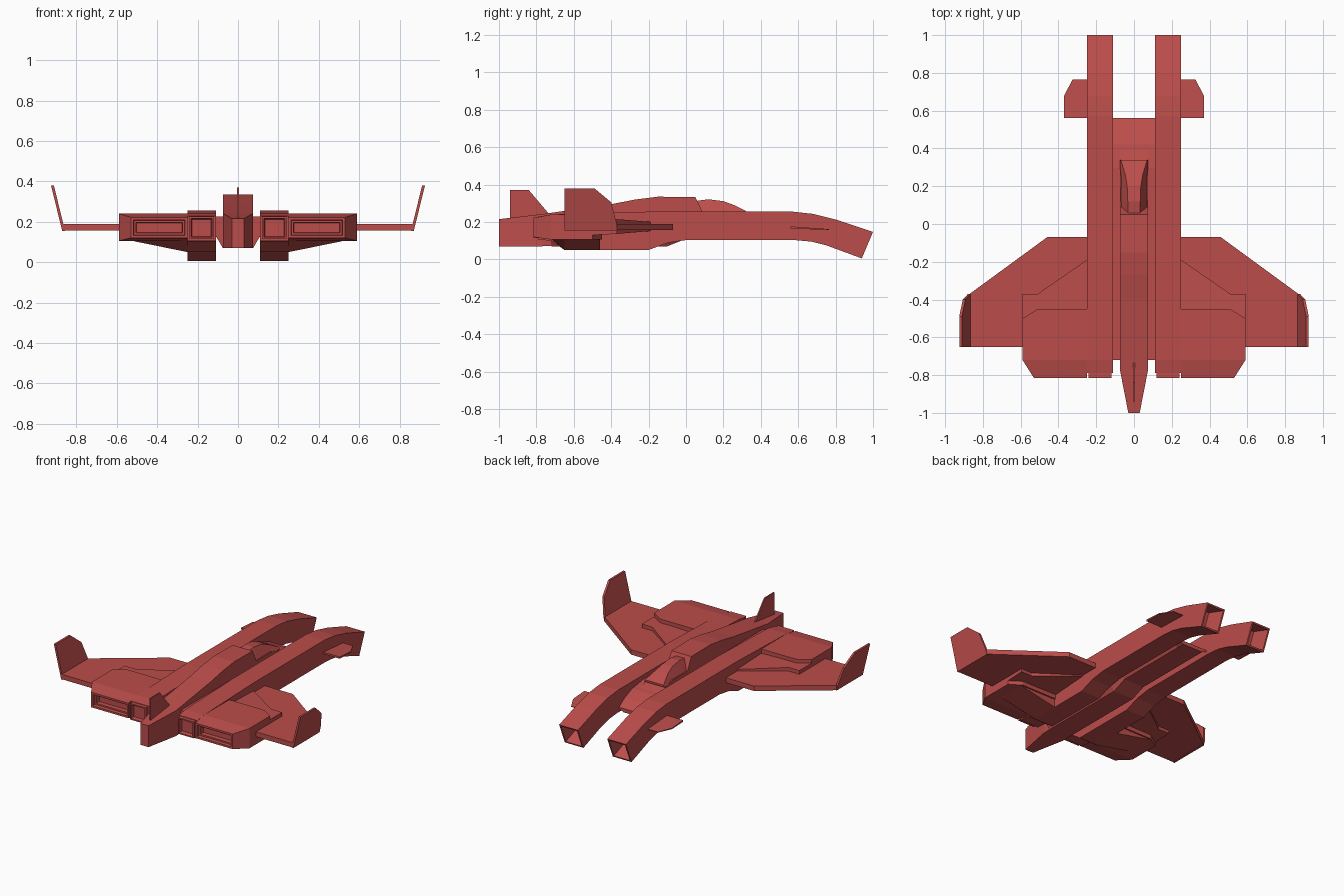
import bpy, bmesh
from mathutils import Vector

cube = bpy.data.objects.get("Cube")
if cube:
    bpy.data.objects.remove(cube, do_unlink=True)

red = bpy.data.materials.new("hull red")
red.use_nodes = True
RED = (0.5, 0.075, 0.07, 1)
red.diffuse_color = RED
red.node_tree.nodes["Principled BSDF"].inputs["Base Color"].default_value = RED


def loft(name, rings, mirror=False, recess_dir=None, steps=()):
    """Skin equal-length rings, cap the ends, optionally hollow the end facing recess_dir."""
    bm = bmesh.new()
    vr = [[bm.verts.new(p) for p in ring] for ring in rings]
    n = len(rings[0])
    for a, b in zip(vr, vr[1:]):
        for i in range(n):
            j = (i + 1) % n
            bm.faces.new((a[i], a[j], b[j], b[i]))
    bm.faces.new(vr[0])
    bm.faces.new(vr[-1])
    bmesh.ops.recalc_face_normals(bm, faces=bm.faces)
    if recess_dir:
        bm.normal_update()
        face = max(bm.faces, key=lambda f: f.normal.dot(Vector(recess_dir)))
        inward = -face.normal.copy()
        for thickness, depth in steps:
            bmesh.ops.inset_individual(bm, faces=[face], thickness=thickness)
            for v in face.verts:
                v.co += inward * depth
    me = bpy.data.meshes.new(name)
    bm.to_mesh(me)
    bm.free()
    me.materials.append(red)
    ob = bpy.data.objects.new(name, me)
    bpy.context.collection.objects.link(ob)
    if mirror:
        ob.modifiers.new("Mirror", "MIRROR").use_axis[0] = True
    return ob


def plan(name, outline, top, bottom, **kw):
    """Extrude an (x, y) outline between two height rules."""
    return loft(name, [[(x, y, h(y)) for x, y in outline] for h in (bottom, top)], **kw)


def side(name, profile, x0, x1, **kw):
    """Extrude a (y, z) profile from x0 to x1."""
    return loft(name, [[(x, y, z) for y, z in profile] for x in (x0, x1)], **kw)


def flat(z):
    return lambda y: z


# Twin booms with drooped, hollow front ends
boom = [(-.79, .105), (-.79, .228), (-.72, .24), (-.2, .255), (.57, .255),
        (.68, .243), (.8, .213), (1, .147), (.94, .005), (.75, .075),
        (.67, .095), (.58, .103), (0, .103), (-.1, .088), (-.2, .05),
        (-.65, .05), (-.72, .1)]
side("boom", boom, .11, .25, mirror=True, recess_dir=(0, 1, -.4),
     steps=((.014, 0), (.025, .12)))

# Boom exhaust
loft("boom_nozzle", [[(x, y, z) for x, z in ((.12, .115), (.24, .115), (.24, .225), (.12, .225))]
                     for y in (-.76, -.815)],
     mirror=True, recess_dir=(0, -1, 0), steps=((.012, 0), (.008, .03)))

# Central hull between the booms
hull = [(-.72, .07, .225), (-.1, .07, .225), (0, .11, .225), (.3, .11, .225),
        (.42, .11, .207), (.5, .11, .175), (.56, .11, .135)]
loft("central_hull", [[(-.075, y, b), (.075, y, b), (.11, y, min(b + .06, t - .01)), (.11, y, t),
                       (-.11, y, t), (-.11, y, min(b + .06, t - .01))] for y, b, t in hull])

# Spine running from the tapered tail to the nose deck
spine = [(-1, .03, .07, .215), (-.77, .075, .07, .242), (-.4, .075, .08, .295),
         (-.27, .075, .08, .32), (-.15, .075, .08, .335), (.05, .075, .12, .333),
         (.09, .075, .12, .25), (.25, .075, .12, .25), (.41, .075, .12, .206)]
loft("spine", [[(-w, y, b), (w, y, b), (w, y, t), (-w, y, t)] for y, w, b, t in spine])

# Canopy
canopy = [(.05, .03, .312), (.12, .033, .321), (.2, .036, .311), (.26, .046, .289), (.34, .07, .248)]
loft("canopy", [[(-.075, y, .235), (.075, y, .235), (w, y, t), (-w, y, t)] for y, w, t in canopy])

# Tail fin
side("tail_fin", [(-.94, .2), (-.94, .37), (-.84, .37), (-.73, .24)], -.004, .004)

# Wings and upturned tips
plan("wing", [(.2, -.07), (.46, -.07), (.87, -.37), (.87, -.65), (.2, -.65)],
     flat(.19), flat(.157), mirror=True)
tip = [(-.65, .155), (-.65, .38), (-.49, .38), (-.4, .305), (-.37, .19), (-.37, .155)]
loft("wing_tip", [[(x + (z - .155) * .245, y, z) for y, z in tip] for x in (.856, .87)], mirror=True)

# Engine pods: lower shoulder, raised block, exhaust and belly
plan("pod_shoulder", [(.2, -.16), (.25, -.19), (.51, -.37), (.59, -.37), (.59, -.6), (.2, -.6)],
     lambda y: .215 - max(0, y + .37) * .08, lambda y: .125 + max(0, y + .5) * .085, mirror=True)
plan("pod_block", [(.2, -.72), (.59, -.72), (.59, -.5), (.51, -.45), (.2, -.45)],
     flat(.24), flat(.105), mirror=True)
loft("pod_exhaust", [[(.25, y, b), (x, y, b), (x, y, t), (.25, y, t)]
                     for y, x, b, t in ((-.72, .59, .105, .24), (-.815, .53, .12, .222))],
     mirror=True, recess_dir=(0, -1, 0), steps=((.018, 0), (.004, .02), (.014, 0), (.002, .03)))
loft("pod_belly", [[(x, -.72, .11), (x, -.65, b), (x, -.46, b), (x, -.46, .13)]
                   for x, b in ((.25, .05), (.52, .105))], mirror=True)

# Small front fins
plan("front_fin", [(.2, .765), (.325, .765), (.37, .68), (.37, .56), (.2, .56)],
     lambda y: .176 - (y - .56) * .07, lambda y: .164 - (y - .56) * .03, mirror=True)
